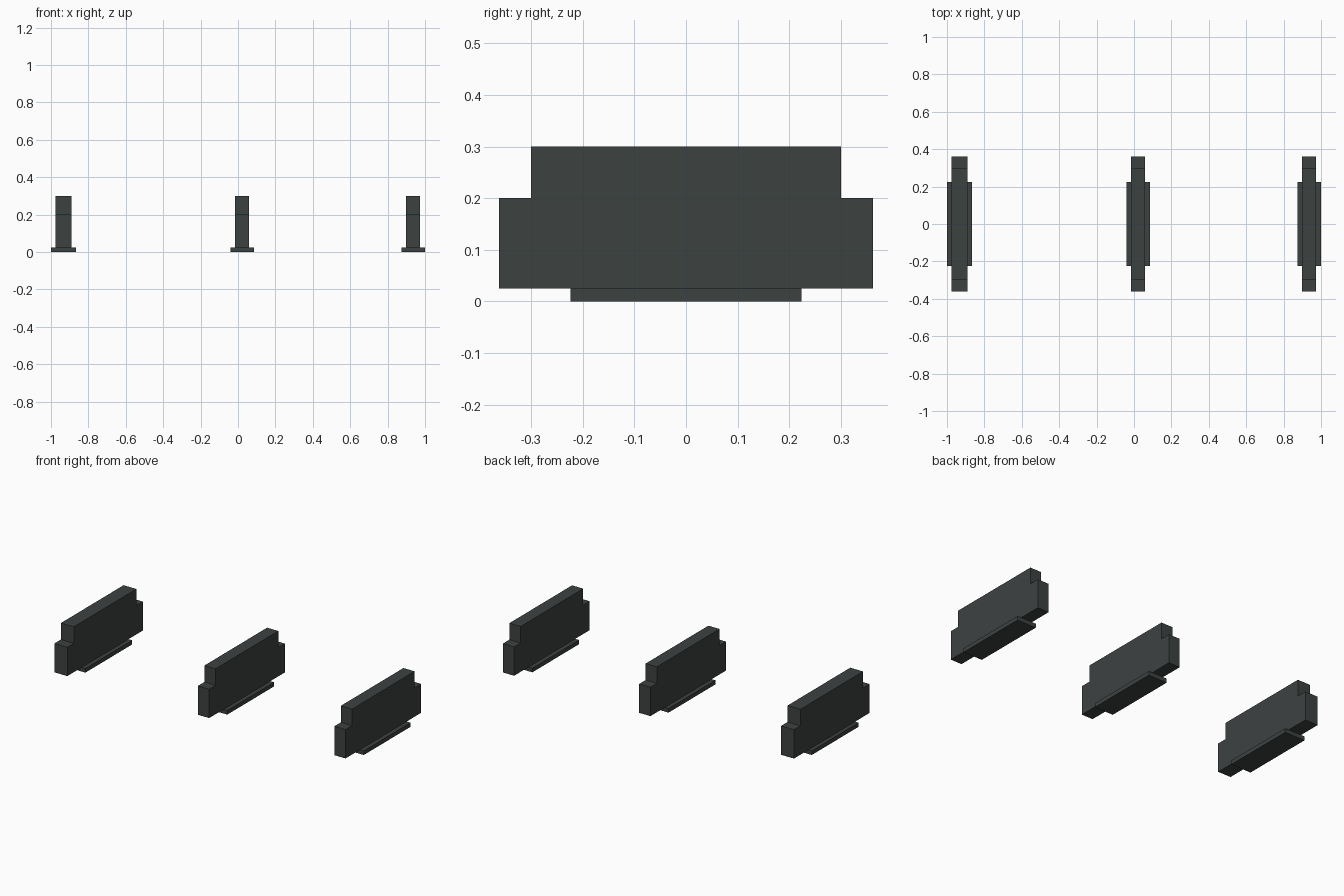
import bpy
import bmesh

if "Cube" in bpy.data.objects:
    bpy.data.objects.remove(bpy.data.objects["Cube"])

slate = bpy.data.materials.new("dark slate grey")
slate.diffuse_color = (0.046, 0.054, 0.053, 1.0)
slate.use_nodes = True
slate.node_tree.nodes["Principled BSDF"].inputs["Base Color"].default_value = slate.diffuse_color


def extrude_profile(name, half_profile, x0, x1):
    """Mirror a (y, z) half profile across y = 0 and extrude it from x0 to x1."""
    profile = half_profile + [(-y, z) for y, z in reversed(half_profile)]
    bm = bmesh.new()
    face = bm.faces.new([bm.verts.new((x0, y, z)) for y, z in profile])
    ext = bmesh.ops.extrude_face_region(bm, geom=[face], use_keep_orig=True)
    verts = [g for g in ext["geom"] if isinstance(g, bmesh.types.BMVert)]
    bmesh.ops.translate(bm, verts=verts, vec=(x1 - x0, 0, 0))
    bmesh.ops.recalc_face_normals(bm, faces=bm.faces)
    mesh = bpy.data.meshes.new(name)
    bm.to_mesh(mesh)
    bm.free()
    mesh.materials.append(slate)
    obj = bpy.data.objects.new(name, mesh)
    bpy.context.collection.objects.link(obj)
    return obj


BASE_TOP = 0.025
STEPPED = [(0.362, BASE_TOP), (0.362, 0.2), (0.3, 0.2), (0.3, 0.3)]
PLATE = [(0.224, 0.0), (0.224, BASE_TOP)]

# Three upright pads: stepped block and the foot plate below it
for side, block, plate in (
    ("left", (-0.977, -0.891), (-1.0, -0.866)),
    ("middle", (-0.015, 0.06), (-0.04, 0.085)),
    ("right", (0.899, 0.974), (0.873, 1.0)),
):
    extrude_profile(side + "_stepped_block", STEPPED, *block)
    extrude_profile(side + "_foot_plate", PLATE, *plate)
